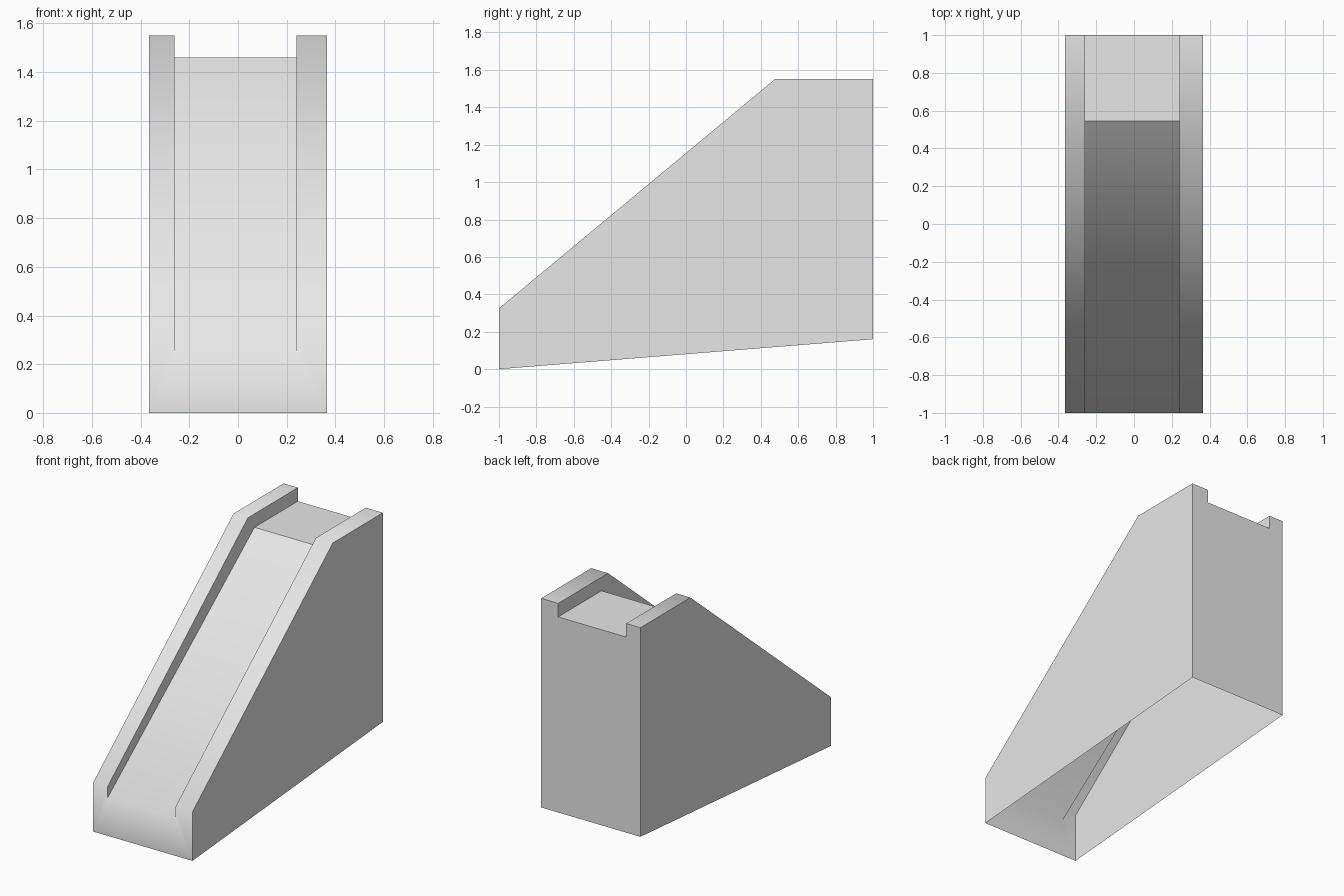
import bpy, bmesh, math

if "Cube" in bpy.data.objects:
    bpy.data.objects.remove(bpy.data.objects["Cube"])

# Key measurements: side profiles as (y, z) points from front to back
RAIL = [(-1.0, 0.325), (0.475, 1.55), (1.0, 1.55)]
FLOOR = [(-1.0, 0.25), (0.545, 1.46), (1.0, 1.46)]
BASE = [(-1.0, 0.0), (1.0, 0.16)]
OUTER_L, INNER_L, INNER_R, OUTER_R = -0.365, -0.26, 0.24, 0.365

grey = bpy.data.materials.new("light grey")
grey.diffuse_color = (0.8, 0.8, 0.8, 1.0)
grey.use_nodes = True
grey.node_tree.nodes["Principled BSDF"].inputs["Base Color"].default_value = grey.diffuse_color

bm = bmesh.new()


def line(x, profile):
    return [bm.verts.new((x, y, z)) for y, z in profile]


def bridge(a, b):
    return [bm.faces.new((a[i], a[i + 1], b[i + 1], b[i])) for i in range(len(a) - 1)]


# Lengthwise lines, ordered across the width
rail_lo, rail_li = line(OUTER_L, RAIL), line(INNER_L, RAIL)
floor_l, floor_r = line(INNER_L, FLOOR), line(INNER_R, FLOOR)
rail_ri, rail_ro = line(INNER_R, RAIL), line(OUTER_R, RAIL)
base_l, base_r = line(OUTER_L, BASE), line(OUTER_R, BASE)

# Rail tops, channel walls and channel floor
across = [rail_lo, rail_li, floor_l, floor_r, rail_ri, rail_ro]
for a, b in zip(across, across[1:]):
    bridge(a, b)

# Notched front and back walls
for end in (0, -1):
    bm.faces.new([base_l[end]] + [p[end] for p in across] + [base_r[end]])

# Side walls
for rail, base in ((rail_lo, base_l), (rail_ro, base_r)):
    bm.faces.new(rail + base[::-1])

# Temporary underside fixes the outward direction, then leaves the shell open
underside = bm.faces.new((base_l[0], base_r[0], base_r[1], base_l[1]))
bmesh.ops.recalc_face_normals(bm, faces=bm.faces[:])
bmesh.ops.delete(bm, geom=[underside], context='FACES_ONLY')

mesh = bpy.data.meshes.new("slide_ramp")
bm.to_mesh(mesh)
bm.free()
mesh.materials.append(grey)
ramp = bpy.data.objects.new("slide_ramp", mesh)
bpy.context.collection.objects.link(ramp)

# Soft shading along the slope, crisp side edges
bpy.context.view_layer.objects.active = ramp
ramp.select_set(True)
bpy.ops.object.shade_smooth_by_angle(angle=math.radians(60))

# Crisp crease where the channel floor meets the top platform
for e in mesh.edges:
    if all(abs(mesh.vertices[v].co.y - FLOOR[1][0]) < 1e-4 for v in e.vertices):
        e.use_edge_sharp = True
